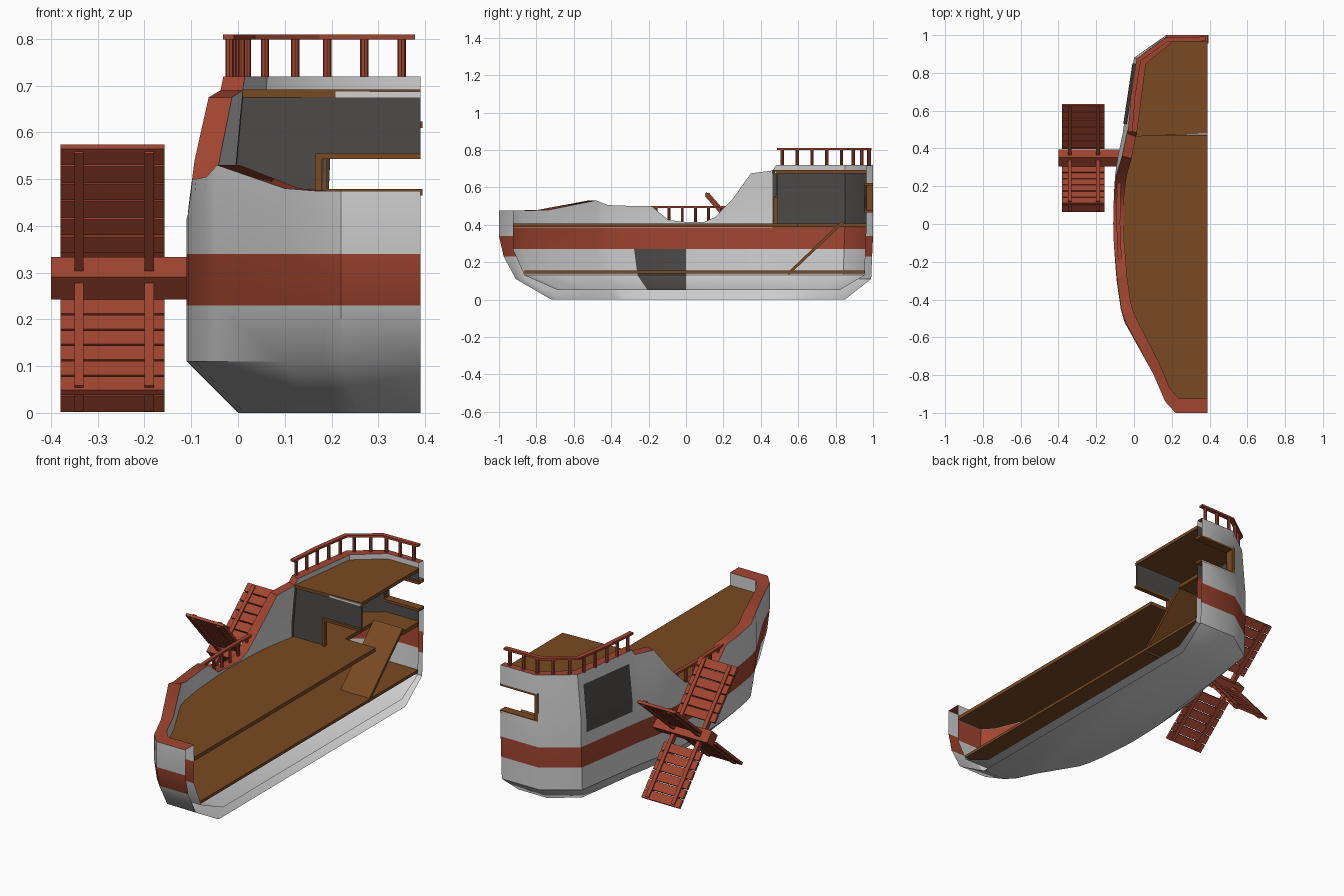
import bpy, bmesh, math
from mathutils import Vector, Matrix

if "Cube" in bpy.data.objects:
    bpy.data.objects.remove(bpy.data.objects["Cube"])


def mat(name, rgb):
    m = bpy.data.materials.new(name)
    m.diffuse_color = (*rgb, 1)
    m.use_nodes = True
    m.node_tree.nodes["Principled BSDF"].inputs["Base Color"].default_value = m.diffuse_color
    return m


WHITE = mat("hull white", (.64, .64, .64))
RED = mat("painted red wood", (.36, .06, .03))
BROWN = mat("brown planks", (.19, .068, .016))
DARK = mat("dark grey", (.075, .07, .066))
CUT = .39                                    # plane where the half ship ends


def finish(name, bm, *mats):
    me = bpy.data.meshes.new(name)
    bm.to_mesh(me)
    bm.free()
    for m in mats:
        me.materials.append(m)
    ob = bpy.data.objects.new(name, me)
    bpy.context.collection.objects.link(ob)
    return ob


def add_box(bm, lo, hi, rot=None):
    lo, hi = Vector(lo), Vector(hi)
    m = Matrix.Translation((lo + hi) / 2) @ Matrix.Diagonal((*(hi - lo), 1))
    bmesh.ops.create_cube(bm, size=1, matrix=(rot or Matrix()) @ m)


def boxes(name, m, *pairs):
    bm = bmesh.new()
    for lo, hi in pairs:
        add_box(bm, lo, hi)
    return finish(name, bm, m)


def add_beam(bm, p, q, w, h):
    p, q = Vector(p), Vector(q)
    d = q - p
    r = d.to_track_quat('Y', 'Z').to_matrix().to_4x4()
    bmesh.ops.create_cube(bm, size=1, matrix=Matrix.Translation((p + q) / 2) @ r
                          @ Matrix.Diagonal((w, d.length + w * .3, h, 1)))


def slab(name, pts, z0, z1, m):
    bm = bmesh.new()
    f = bm.faces.new([bm.verts.new((x, y, z0)) for x, y in pts])
    g = bmesh.ops.extrude_face_region(bm, geom=[f])
    for v in g["geom"]:
        if isinstance(v, bmesh.types.BMVert):
            v.co.z = z1
    bmesh.ops.recalc_face_normals(bm, faces=bm.faces)
    return finish(name, bm, m)


# hull stations, bow to stern: x, y, height of the top edge
ST = [(.39, -1, .475), (.22, -1, .475), (.165, -.94, .475), (.10, -.79, .48),
      (-.05, -.52, .53), (-.07, -.45, .505), (-.092, -.3, .5), (-.1, -.2, .5),
      (-.107, -.1, .425), (-.11, 0, .415), (-.108, .1, .415), (-.106, .16, .44),
      (-.1, .26, .54), (-.085, .36, .675), (-.06, .48, .69), (-.057, .5, .72),
      (0, .88, .72), (.17, 1, .72), (.39, 1, .72)]
ROWS = [0, .11, .23, .34, .475, .62, .69, .8]
INROWS = [.05, .13, .27, .385, .475, .62, .69, .8]


def hull_point(s, j, inner=False):
    x, y, top = s
    z = min((INROWS if inner else ROWS)[j], top)
    kx = .78 if j == 0 else 1 - .24 * max(0, z - .48)
    neg, pos = [(.72, .85), (.91, .99), (.975, .995)][j] if j < 3 else (1, 1)
    if inner:
        kx *= .89
        neg *= .95 if j < 3 else .925
        pos *= .965
    return Vector((CUT - (CUT - x) * kx, y * (neg if y < 0 else pos), z))


# hull shell: outer skin, inner skin and red cap
bm = bmesh.new()
out = [[bm.verts.new(hull_point(s, j)) for j in range(8)] for s in ST]
inn = [[bm.verts.new(hull_point(s, j, True)) for j in range(8)] for s in ST]
n = len(ST)
for i in range(n - 1):
    for j in range(7):
        if i == n - 2 and j == 4:
            continue                         # stern window opening
        for g, inner in ((out, False), (inn, True)):
            q = [g[i][j], g[i][j + 1], g[i + 1][j + 1], g[i + 1][j]]
            f = bm.faces.new(q[::-1] if inner else q)
            f.material_index = 1 if j == 2 else 0
            if inner:
                if ST[i][1] >= .48 and 3 <= j < 6:
                    f.material_index = 2     # cabin lining
                if -.31 < ST[i][1] < -.01 and j < 2:
                    f.material_index = 2     # dark hold panel
    f = bm.faces.new([out[i][7], inn[i][7], inn[i + 1][7], out[i + 1][7]])
    f.material_index = 1
bm.faces.new([c[0] for c in out])
bm.faces.new([c[0] for c in inn][::-1])
bmesh.ops.remove_doubles(bm, verts=bm.verts, dist=1e-4)
hull = finish("hull", bm, WHITE, RED, DARK)
hull.select_set(True)
bpy.context.view_layer.objects.active = hull
bpy.ops.object.shade_smooth_by_angle(angle=math.radians(40))

# decks, with a notch for the ramp in the main deck
main = [hull_point(s, 3, True).xy for s in ST]
slab("main_deck", [tuple(p) for p in main] +
     [(CUT, .82), (.21, .82), (.21, .6), (CUT, .6)], .388, .408, BROWN)
slab("lower_deck", [tuple(hull_point(s, 1, True).xy) for s in ST], .14, .155, BROWN)
roof = [tuple(hull_point(s, 6, True).xy) for s in ST if s[1] >= .48]
slab("cabin_roof_deck", roof + [(CUT, .48)], .675, .692, BROWN)
bm = bmesh.new()
add_beam(bm, (.3, .565, .155), (.3, .82, .398), .17, .015)
finish("ramp", bm, BROWN)

# cabin front wall, roof lip and door frame
boxes("cabin_front_wall", DARK, ((-.03, .48, .4), (.17, .49, .55)),
      ((-.025, .48, .55), (CUT, .49, .676)))
boxes("roof_lip", WHITE, ((-.02, .472, .674), (CUT, .482, .687)))
boxes("door_frame", BROWN, ((.165, .468, .408), (.18, .492, .555)),
      ((.165, .468, .543), (CUT, .492, .555)))
boxes("stern_window_frame", BROWN, ((.17, .955, .465), (.395, 1, .479)),
      ((.17, .955, .609), (.395, 1, .623)), ((.17, .955, .465), (.19, 1, .623)))

# dark panel on the outside of the cabin
a, b = ST[15], ST[16]


def side(t, z):
    x = a[0] + (b[0] - a[0]) * t
    kx = 1 - .24 * max(0, z - .48)
    return (CUT - (CUT - x) * kx - .004, a[1] + (b[1] - a[1]) * t, z)


bm = bmesh.new()
rows = [[bm.verts.new(side(t, z)) for t in (.08, .92)] for z in (.41, .475, .66)]
for lo, hi in zip(rows, rows[1:]):
    bm.faces.new([lo[0], hi[0], hi[1], lo[1]])
finish("side_panel", bm, DARK)


# railings: posts spread along a path under a flat top rail
def along(path, d):
    for p, q in zip(path, path[1:]):
        l = (q - p).length
        if d <= l:
            return p + (q - p) * (d / l)
        d -= l
    return path[-1]


def railing(name, path, count, z0, w, h, r, margin):
    path = [Vector(p) for p in path]
    bm = bmesh.new()
    for p, q in zip(path, path[1:]):
        add_beam(bm, p, q, w, h)
    total = sum((q - p).length for p, q in zip(path, path[1:]))
    for k in range(count):
        p = along(path, margin + (total - 2 * margin) * k / (count - 1))
        bmesh.ops.create_cone(bm, cap_ends=True, segments=8, radius1=r, radius2=r,
                              depth=p.z - z0,
                              matrix=Matrix.Translation((p.x, p.y, (p.z + z0) / 2)))
    finish(name, bm, RED)


railing("roof_railing", [(-.02, .49, .804), (-.005, .68, .804), (.025, .87, .804),
                         (.17, .975, .804), (.375, .98, .804)],
        10, .715, .024, .011, .009, .025)
railing("side_railing", [(-.075, -.2, .495), (-.083, 0, .495), (-.082, .12, .495),
                         (-.078, .23, .495)], 6, .41, .02, .011, .008, .04)

# paddle wheel: square axle and four slatted paddles
hub = Vector((0, .35, .288))
bm = bmesh.new()
add_box(bm, (-.4, -.032, -.032), (-.06, .032, .032),
        Matrix.Translation(hub) @ Matrix.Rotation(math.radians(41), 4, 'X'))
finish("wheel_axle", bm, RED)
bm = bmesh.new()
for k in range(4):
    rot = Matrix.Translation(hub) @ Matrix.Rotation(math.radians(41 + 90 * k), 4, 'X')
    for s in range(6):
        y = .078 + s * .05
        add_box(bm, (-.38, y, -.007), (-.157, y + .045, .007), rot)
    for x in (-.35, -.2):
        add_box(bm, (x, .025, -.014), (x + .02, .365, .014), rot)
finish("wheel_paddles", bm, RED)
